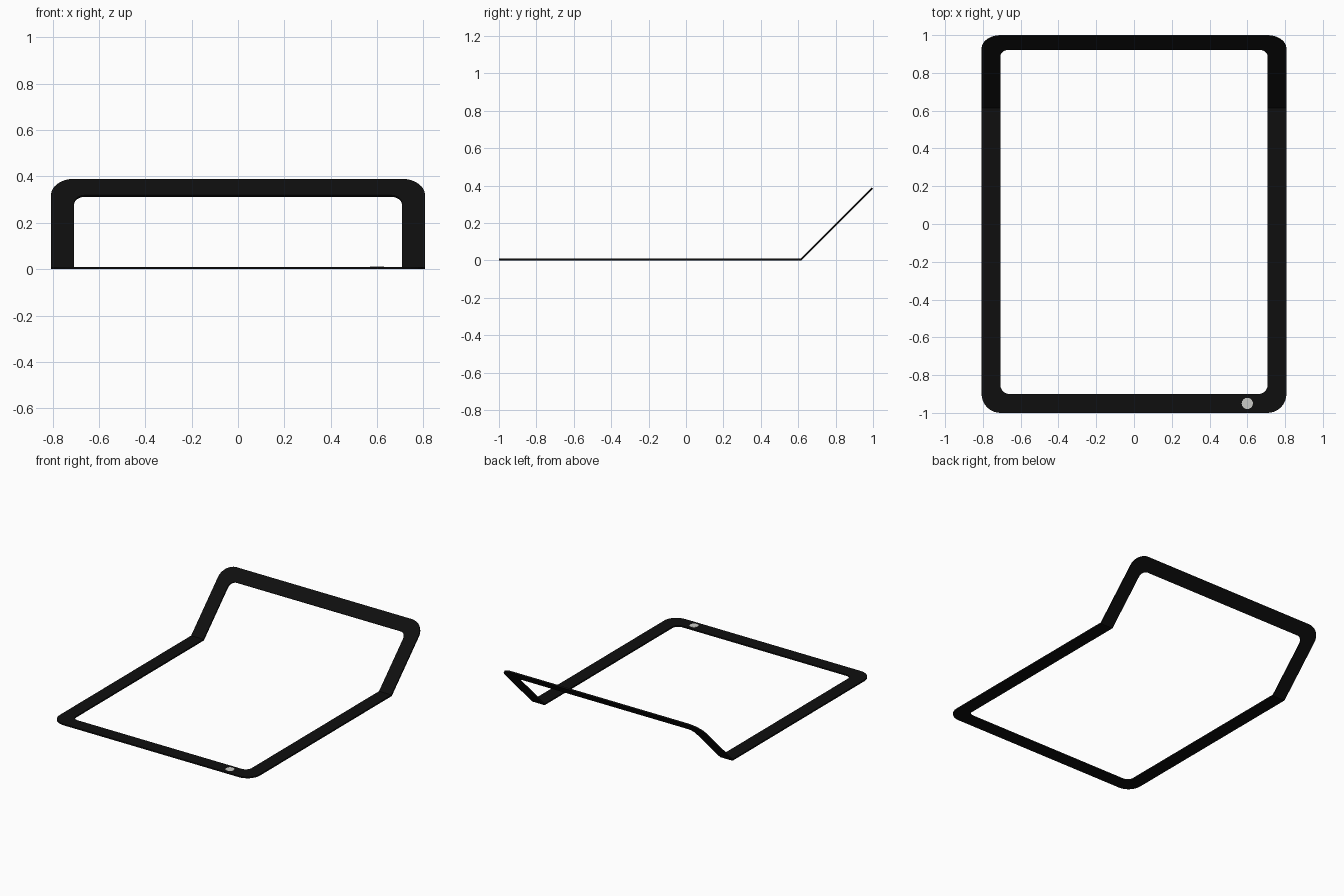
import bpy, bmesh, math

if "Cube" in bpy.data.objects:
    bpy.data.objects.remove(bpy.data.objects["Cube"])

def material(name, col):
    m = bpy.data.materials.new(name)
    m.diffuse_color = (*col, 1)
    m.use_nodes = True
    m.node_tree.nodes["Principled BSDF"].inputs["Base Color"].default_value = m.diffuse_color
    return m

BLACK = material("matte black", (0.0045, 0.0045, 0.0045))
GREY = material("light grey", (0.6, 0.6, 0.57))

FOLD, RISE, T = 0.617, 0.5416, 0.01      # fold line, sloped length, thickness
ANG = math.radians(45)
TOP = FOLD + RISE                        # far edge when laid flat

def bend(x, s, h):
    """Map flat sheet coordinates onto the folded sheet, mitred at the fold."""
    d = s - FOLD
    if abs(d) < 1e-6:
        return (x, s - h * math.tan(ANG / 2), h)
    if d < 0:
        return (x, s, h)
    return (x, FOLD + d * math.cos(ANG) - h * math.sin(ANG),
            d * math.sin(ANG) + h * math.cos(ANG))

def outline(hx, y0, y1, r, n=8):
    """Rounded rectangle, with extra points where the sides cross the fold."""
    pts = []
    for cx, cy, a0 in ((hx - r, y0 + r, -90), (hx - r, y1 - r, 0),
                       (-hx + r, y1 - r, 90), (-hx + r, y0 + r, 180)):
        if a0 == 0:
            pts.append((hx, FOLD))
        if a0 == 180:
            pts.append((-hx, FOLD))
        for i in range(n + 1):
            a = math.radians(a0 + 90 * i / n)
            pts.append((cx + r * math.cos(a), cy + r * math.sin(a)))
    return pts

def finish(bm, name, mat):
    bmesh.ops.recalc_face_normals(bm, faces=bm.faces)
    me = bpy.data.meshes.new(name)
    bm.to_mesh(me)
    bm.free()
    me.materials.append(mat)
    ob = bpy.data.objects.new(name, me)
    bpy.context.collection.objects.link(ob)

# folded border frame: outer and inner loops, lower and upper
bm = bmesh.new()
outer = outline(0.807, -1.0, TOP, 0.1)
inner = outline(0.707, -0.9, TOP - 0.1, 0.047)
rings = [[bm.verts.new(bend(x, s, h)) for x, s in loop]
         for loop, h in ((outer, 0), (outer, T), (inner, T), (inner, 0))]
n = len(outer)
for k in range(4):
    a, b = rings[k], rings[(k + 1) % 4]
    for i in range(n):
        j = (i + 1) % n
        bm.faces.new((a[i], a[j], b[j], b[i]))
finish(bm, "folded_frame", BLACK)

# small round dot on the front bar
bm = bmesh.new()
ring = [bm.verts.new((0.6 + 0.03 * math.cos(i * math.tau / 16),
                      -0.95 + 0.03 * math.sin(i * math.tau / 16), T - 0.002))
        for i in range(16)]
face = bm.faces.new(ring)
top = bmesh.ops.extrude_face_region(bm, geom=[face])["geom"]
bmesh.ops.translate(bm, vec=(0, 0, 0.003),
                    verts=[g for g in top if isinstance(g, bmesh.types.BMVert)])
finish(bm, "front_dot", GREY)
